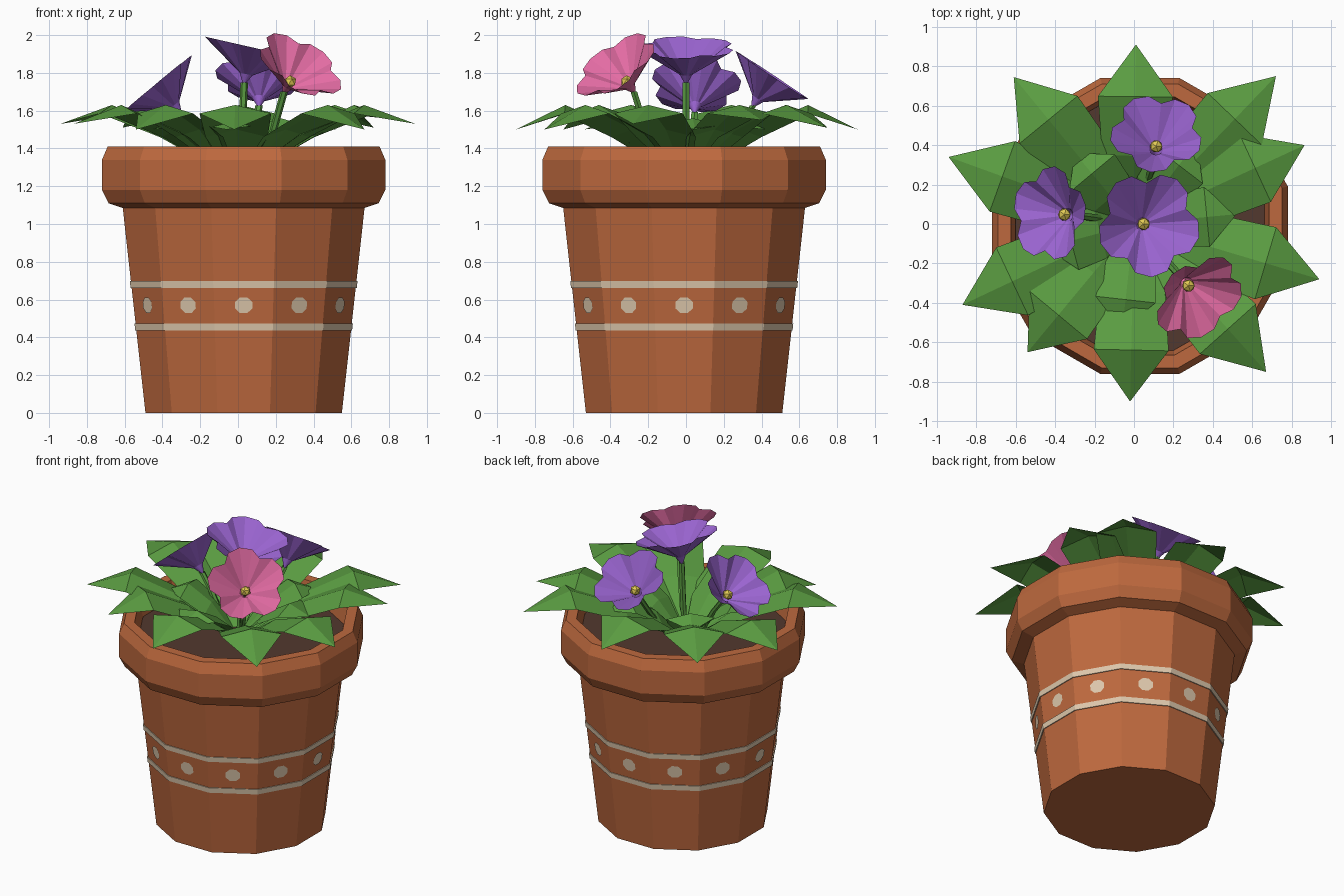
import bpy, bmesh, math
from mathutils import Vector

if "Cube" in bpy.data.objects:
    bpy.data.objects.remove(bpy.data.objects["Cube"])

CX, CY, N = 0.03, -0.01, 12          # pot centre and number of sides


def mat(name, rgb):
    m = bpy.data.materials.new(name)
    lin = [(c / 255 / 12.92 if c < 11 else ((c / 255 + 0.055) / 1.055) ** 2.4) for c in rgb]
    m.diffuse_color = (*lin, 1)
    m.use_nodes = True
    m.node_tree.nodes["Principled BSDF"].inputs["Base Color"].default_value = m.diffuse_color
    return m


TERRA = mat("terracotta", (190, 105, 62))
CREAM = mat("cream_paint", (222, 200, 172))
SOIL = mat("soil", (82, 56, 46))
LEAF = mat("leaf_green", (90, 156, 65))
PURPLE = mat("purple_petal", (154, 100, 208))
PINK = mat("pink_petal", (228, 108, 164))
YELLOW = mat("yellow_centre", (226, 202, 84))


def make(name, verts, faces, material, merge=False, face_up=False):
    bm = bmesh.new()
    vs = [bm.verts.new(v) for v in verts]
    for f in faces:
        bm.faces.new([vs[i] for i in f])
    if merge:
        bmesh.ops.remove_doubles(bm, verts=bm.verts, dist=1e-5)
        bmesh.ops.recalc_face_normals(bm, faces=bm.faces)
    bm.normal_update()
    if face_up:
        for f in bm.faces:
            if f.normal.z < 0:
                f.normal_flip()
    me = bpy.data.meshes.new(name)
    bm.to_mesh(me)
    bm.free()
    me.materials.append(material)
    ob = bpy.data.objects.new(name, me)
    bpy.context.collection.objects.link(ob)
    return ob


def lathe(name, profile, material, closed=False):
    """Turn a (distance to flat, z) profile into a twelve-sided part."""
    verts, faces = [], []
    for a, z in profile:
        r = a / math.cos(math.pi / N)
        for k in range(N):
            t = math.tau * (k + 0.5) / N
            verts.append((CX + r * math.cos(t), CY + r * math.sin(t), z))
    n = len(profile)
    for j in range(n if closed else n - 1):
        j2 = (j + 1) % n
        for k in range(N):
            k2 = (k + 1) % N
            faces.append((j * N + k, j * N + k2, j2 * N + k2, j2 * N + k))
    ob = make(name, verts, faces, material)
    bm = bmesh.new()
    bm.from_mesh(ob.data)
    if not closed:                    # cap both ends
        bm.verts.ensure_lookup_table()
        bm.faces.new([bm.verts[k] for k in range(N)])
        bm.faces.new([bm.verts[(n - 1) * N + k] for k in range(N)])
    bmesh.ops.recalc_face_normals(bm, faces=bm.faces)
    bm.to_mesh(ob.data)
    bm.free()
    return ob


def wall(z):
    return 0.52 + 0.12 * z / 1.09


# Pot with rim, inner wall and soil
lathe("pot", [(0.52, 0), (0.64, 1.085), (0.715, 1.11), (0.75, 1.18), (0.75, 1.34),
              (0.72, 1.41), (0.655, 1.41), (0.63, 1.27)], TERRA)
lathe("soil", [(0.62, 1.275), (0.632, 1.29)], SOIL)

# Painted bands and dots
for name, z0, z1 in (("lower_band", 0.437, 0.473), ("upper_band", 0.662, 0.697)):
    lathe(name, [(wall(z0) - 0.002, z0), (wall(z0) + 0.006, z0),
                 (wall(z1) + 0.006, z1), (wall(z1) - 0.002, z1)], CREAM, closed=True)
verts, faces = [], []
for k in range(N):
    t = math.tau * k / N
    out = Vector((math.cos(t), math.sin(t), 0))
    side = Vector((-math.sin(t), math.cos(t), 0))
    up = (out * 0.12 + Vector((0, 0, 1.09))).normalized()
    c = Vector((CX, CY, 0.57)) + out * (wall(0.57) + 0.006)
    faces.append(range(len(verts), len(verts) + 8))
    for i in range(8):
        a = math.tau * (i + 0.5) / 8
        verts.append(c + side * 0.05 * math.cos(a) + up * 0.045 * math.sin(a))
make("painted_dots", verts, faces, CREAM)


# Leaves: folded along the midrib, arching out over the rim
def leaf(name, tx, ty, zt, lift=1.0, width=1.0):
    L = math.hypot(tx, ty)
    d = Vector((tx / L, ty / L, 0))
    s = Vector((-d.y, d.x, 0))
    verts = []
    for r, w, zm, ze in ((0.08, 0.05, 1.28, 1.28), (0.38, 0.165, 1.50, 1.46),
                         (0.71, 0.19, 1.63, 1.585)):
        for sgn in (-1, 0, 1):
            z = ze if sgn else zm
            p = d * r * L + s * sgn * w * width
            verts.append((p.x, p.y, 1.28 + (z - 1.28) * lift))
    verts.append((tx, ty, zt))
    faces = [(0, 1, 4, 3), (1, 2, 5, 4), (3, 4, 7, 6), (4, 5, 8, 7), (6, 7, 9), (7, 8, 9)]
    make(name, verts, faces, LEAF, face_up=True)


outer = [(0.01, 0.91, 1.5), (0.72, 0.75, 1.51), (0.865, 0.4, 1.55), (0.94, -0.28, 1.53),
         (0.67, -0.75, 1.5), (-0.02, -0.9, 1.5), (-0.54, -0.65, 1.5), (-0.87, -0.41, 1.53),
         (-0.94, 0.34, 1.53), (-0.61, 0.745, 1.51)]
for i, (x, y, z) in enumerate(outer):
    leaf(f"outer_leaf_{i + 1}", x, y, z)
inner = [(-0.06, -0.54), (0.52, 0.05), (-0.3, 0.36), (0.32, 0.42), (-0.45, -0.12)]
for i, (x, y) in enumerate(inner):
    leaf(f"inner_leaf_{i + 1}", x, y, 1.5, lift=0.8, width=0.8)


# Flowers: five-lobed funnel, round centre and stem
def flower(name, centre, normal, R, material, spin):
    c, n = Vector(centre), Vector(normal).normalized()
    u = n.cross(Vector((0, 1, 0.1))).normalized()
    v = n.cross(u)
    rim = []
    for p in range(5):
        for off, r in ((-36, 0.80), (-19, 0.99), (0, 1.04), (19, 0.99)):
            rim.append((math.radians(72 * p + off + spin), r * R))
    k = len(rim)
    throat = c - n * 0.145
    tip = c - n * 0.21
    verts = [c + u * r * math.cos(a) + v * r * math.sin(a) for a, r in rim]
    verts += [throat + (u * math.cos(a) + v * math.sin(a)) * 0.035 for a, r in rim]
    verts.append(tip)
    faces = []
    for i in range(k):
        j = (i + 1) % k
        faces += [(i, j, k + j, k + i), (k + i, k + j, 2 * k)]
    make(name + "_petals", verts, faces, material)
    # centre
    bpy.ops.mesh.primitive_ico_sphere_add(subdivisions=1, radius=0.035,
                                          location=c - n * 0.12)
    ob = bpy.context.object
    ob.name = name + "_centre"
    ob.data.materials.append(YELLOW)
    # stem, six-sided and slightly bent
    base = Vector((tip.x * 0.35, tip.y * 0.35, 1.28))
    mid = Vector((tip.x * 0.8, tip.y * 0.8, 1.5))
    pts = [base, mid, tip + n * 0.02]
    sv, sf = [], []
    for p in pts:
        for i in range(6):
            a = math.tau * i / 6
            sv.append(p + Vector((0.02 * math.cos(a), 0.02 * math.sin(a), 0)))
    for j in range(2):
        for i in range(6):
            i2 = (i + 1) % 6
            sf.append((j * 6 + i, j * 6 + i2, j * 6 + 6 + i2, j * 6 + 6 + i))
    make(name + "_stem", sv, sf, LEAF, merge=True)


flower("middle_flower", (0.075, 0, 1.935), (0.22, 0, 0.97), 0.26, PURPLE, 20)
flower("left_flower", (-0.43, 0.05, 1.74), (-0.64, 0.02, 0.77), 0.235, PURPLE, 50)
flower("back_flower", (0.115, 0.46, 1.785), (0.02, 0.55, 0.83), 0.23, PURPLE, 10)
flower("pink_flower", (0.33, -0.375, 1.84), (0.45, -0.52, 0.73), 0.24, PINK, 35)
